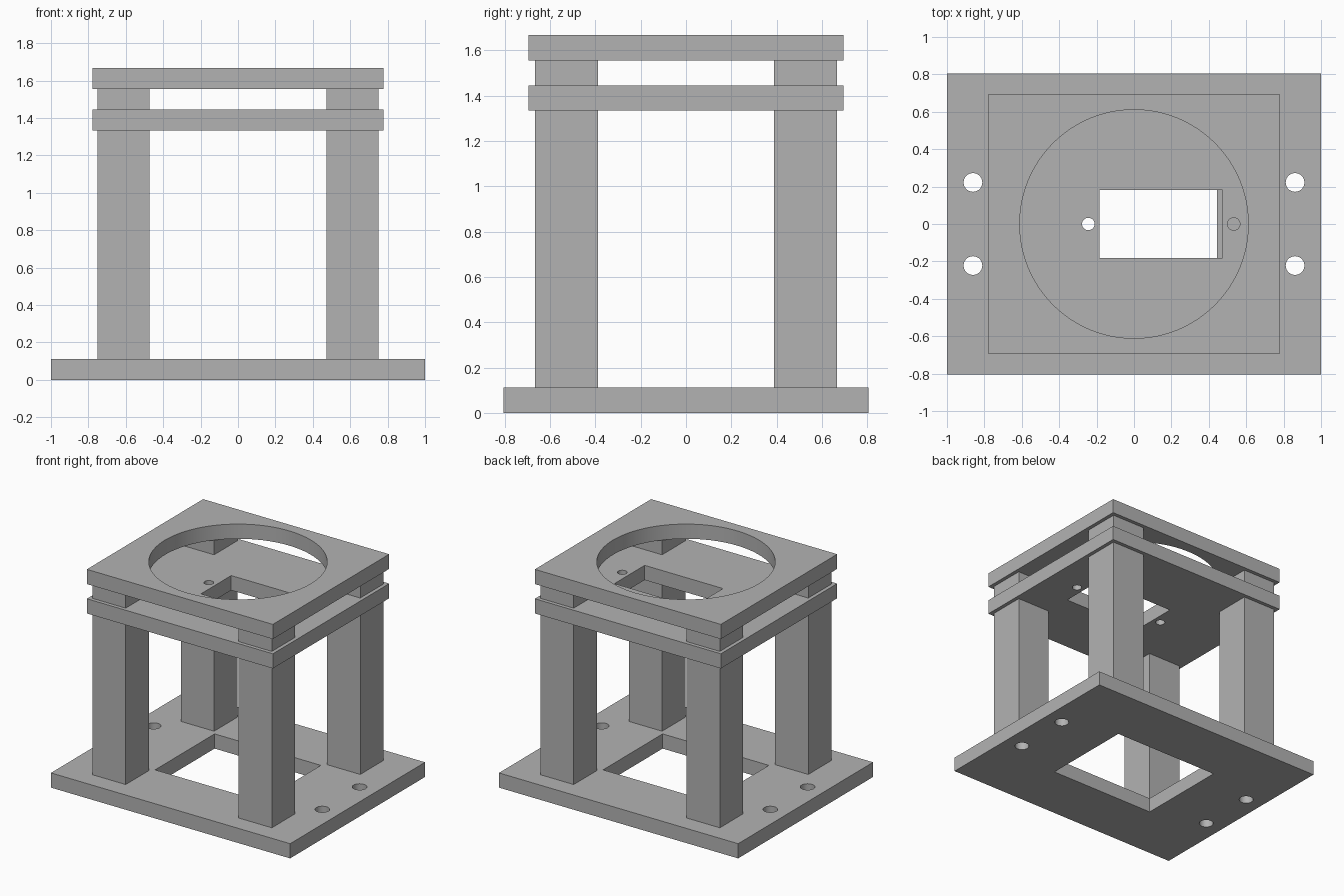
import bpy
import math

cube = bpy.data.objects.get("Cube")
if cube:
    bpy.data.objects.remove(cube, do_unlink=True)

U = 1 / 90      # one design unit; the base is 180 units wide
THICK = 10      # thickness of every plate

grey = bpy.data.materials.new("plain grey")
grey.use_nodes = True
colour = (0.45, 0.45, 0.45, 1)
grey.diffuse_color = colour
grey.node_tree.nodes["Principled BSDF"].inputs["Base Color"].default_value = colour


def box(name, x, y, z, width, depth, height):
    """Box centred on x, y with its underside at z."""
    bpy.ops.mesh.primitive_cube_add(size=1, location=(x * U, y * U, (z + height / 2) * U))
    ob = bpy.context.object
    ob.name = name
    ob.scale = (width * U, depth * U, height * U)
    bpy.ops.object.transform_apply(location=False, rotation=False, scale=True)
    ob.data.materials.append(grey)
    return ob


def drill(x, y, z, radius, sides=48):
    """Round cutter running right through a plate at height z."""
    bpy.ops.mesh.primitive_cylinder_add(vertices=sides, radius=radius * U, depth=3 * THICK * U,
                                        location=(x * U, y * U, (z + THICK / 2) * U))
    ob = bpy.context.object
    ob.data.materials.append(grey)
    return ob


def slot(x, y, z, width, depth):
    """Rectangular cutter running right through a plate at height z."""
    return box("cutter", x, y, z - THICK, width, depth, 3 * THICK)


def cut(plate, cutters):
    """Cut the openings, then remove the cutters."""
    for cutter in cutters:
        cutter.hide_render = True
        mod = plate.modifiers.new("opening", 'BOOLEAN')
        mod.operation = 'DIFFERENCE'
        mod.solver = 'EXACT'
        mod.object = cutter
        bpy.context.view_layer.objects.active = plate
        bpy.ops.object.modifier_apply(modifier=mod.name)
        bpy.data.objects.remove(cutter, do_unlink=True)
    bpy.ops.object.select_all(action='DESELECT')
    plate.select_set(True)
    bpy.context.view_layer.objects.active = plate
    bpy.ops.object.shade_smooth_by_angle(angle=math.radians(30))


# Base plate with a central window and four screw holes
base = box("base_plate", 0, 0, 0, 180, 145, THICK)
cut(base, [slot(0, 0, 0, 80, 64)]
    + [drill(sx * 77.5, sy * 20, 0, 4.5) for sx in (-1, 1) for sy in (-1, 1)])

# Middle plate with an off-centre motor slot and a screw hole at each end
MID = 120
middle = box("middle_plate", 0, 0, MID, 140, 125, THICK)
cut(middle, [slot(13, 0, MID, 59, 32.5)]
    + [drill(13 + s * 35, 0, MID, 3) for s in (-1, 1)])

# Top plate with a large round opening
TOP = 140
top = box("top_plate", 0, 0, TOP, 140, 125, THICK)
cut(top, [drill(0, 0, TOP, 55, 96)])

# Corner legs, and the short spacers above them
for side, sx in (("left", 1), ("right", -1)):
    for end, sy in (("front", -1), ("back", 1)):
        x, y = sx * 55, sy * 47.5
        box(f"{end}_{side}_leg", x, y, THICK, 25, 25, MID - THICK)
        box(f"{end}_{side}_spacer", x, y, MID + THICK, 25, 25, TOP - MID - THICK)
